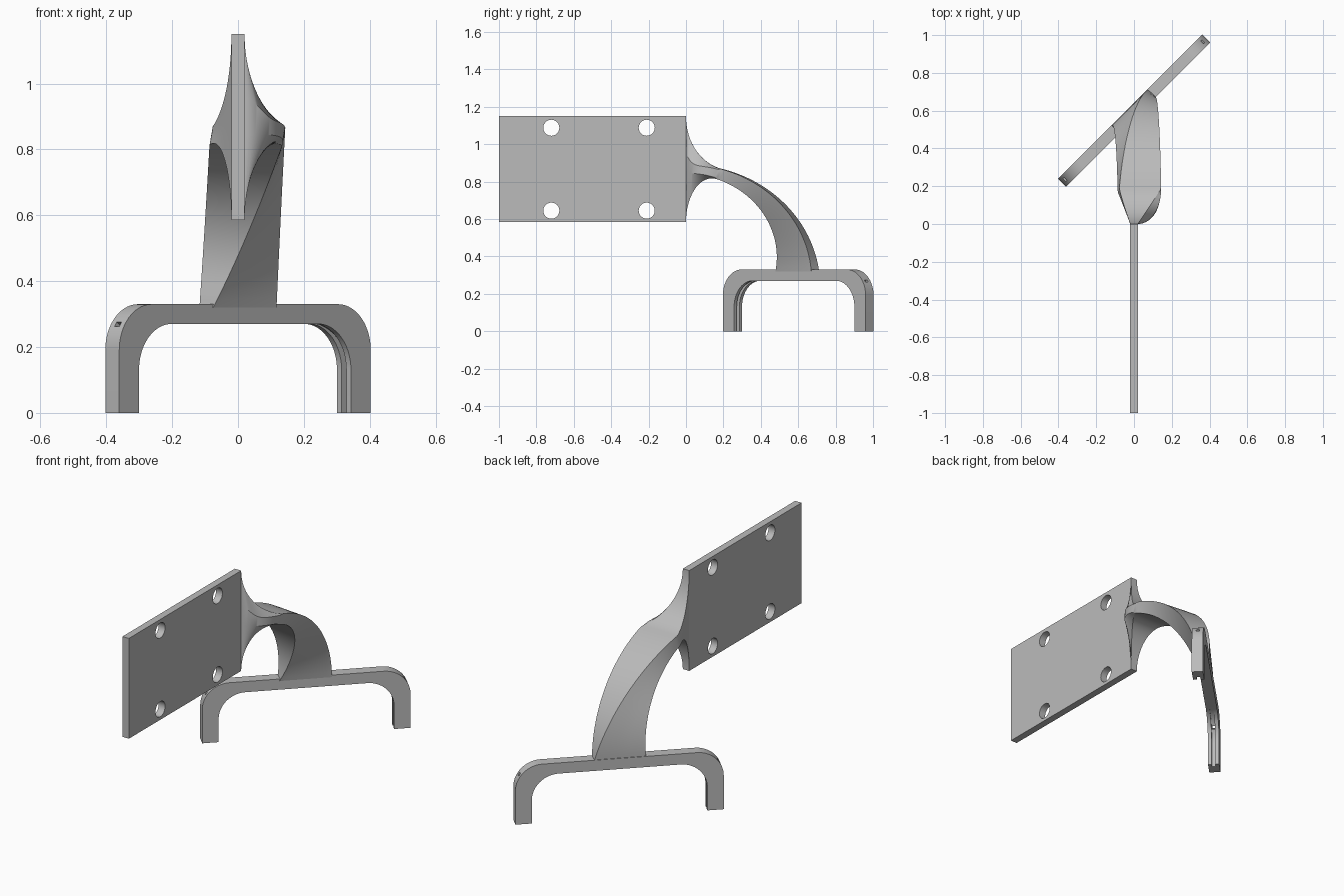
import bpy, bmesh
from math import sin, cos, pi, radians, sqrt
from mathutils import Vector, Matrix

if "Cube" in bpy.data.objects:
    bpy.data.objects.remove(bpy.data.objects["Cube"])

grey = bpy.data.materials.new("plain grey")
grey.use_nodes = True
colour = (0.5, 0.5, 0.5, 1)
grey.diffuse_color = colour
grey.node_tree.nodes["Principled BSDF"].inputs["Base Color"].default_value = colour


def finish(name, bm, angle=30):
    bmesh.ops.recalc_face_normals(bm, faces=bm.faces)
    mesh = bpy.data.meshes.new(name)
    bm.to_mesh(mesh)
    bm.free()
    mesh.materials.append(grey)
    obj = bpy.data.objects.new(name, mesh)
    bpy.context.collection.objects.link(obj)
    return obj


def prism(name, outline, half, matrix):
    """Extrude an outline in the local XZ plane by +-half along local Y."""
    bm = bmesh.new()
    verts = [bm.verts.new((p[0], -half, p[1])) for p in outline]
    face = bm.faces.new(verts)
    new = bmesh.ops.extrude_face_region(bm, geom=[face])["geom"]
    moved = [v for v in new if isinstance(v, bmesh.types.BMVert)]
    bmesh.ops.translate(bm, verts=moved, vec=(0, 2 * half, 0))
    bmesh.ops.transform(bm, matrix=matrix, verts=bm.verts)
    return finish(name, bm)


def arc(cx, cz, rx, rz, a0, a1, n=20):
    steps = [radians(a0 + (a1 - a0) * i / n) for i in range(n + 1)]
    return [(cx + rx * cos(a), cz + rz * sin(a)) for a in steps]


def activate(obj):
    bpy.ops.object.select_all(action="DESELECT")
    obj.select_set(True)
    bpy.context.view_layer.objects.active = obj


def cut(obj, cutters):
    for cutter in cutters:
        mod = obj.modifiers.new("cut", "BOOLEAN")
        mod.operation, mod.solver, mod.object = "DIFFERENCE", "EXACT", cutter
        activate(obj)
        bpy.ops.object.modifier_apply(modifier=mod.name)
        bpy.data.objects.remove(cutter)


def smooth(obj):
    activate(obj)
    bpy.ops.object.shade_smooth_by_angle(angle=radians(30))


# Mounting plate with four bolt holes
LOW, HIGH, THIN = 0.585, 1.15, 0.02
side_on = Matrix.Rotation(pi / 2, 4, "Z")
plate = prism("mounting_plate", [(-1, LOW), (0, LOW), (0, HIGH), (-1, HIGH)], THIN, side_on)
cut(plate, [prism("bolt_hole", arc(y, z, 0.043, 0.043, 0, 345, 23), 0.1, side_on)
            for y in (-0.72, -0.21) for z in (0.645, 1.088)])
smooth(plate)

# Fork: a diagonal bridge with two rounded legs
diagonal = Matrix.Translation((0, 0.6, 0)) @ Matrix.Rotation(pi / 4, 4, "Z")
END, LEG, BEND = 0.54, 0.085, 0.14
inner = END - LEG
half_outline = ([(inner, 0), (END, 0)][::-1]
                + arc(END - BEND, 0.19, BEND, BEND, 0, 90))
under = arc(inner - BEND, 0.13, BEND, BEND, 90, 0) + [(inner, 0)]
right_half = half_outline[:1] + half_outline[2:]
outline = right_half + [(-x, z) for x, z in right_half[::-1]]
outline += [(-x, z) for x, z in under[::-1]] + under
fork = prism("fork", outline, 0.03, diagonal)

# Wire groove inside each leg, and a small hole through each shoulder
cutters = []
for s in (-1, 1):
    groove = (arc(inner - BEND, 0.13, 0.165, BEND + 0.003, 90, 0)
              + [(inner + 0.025, -0.05), (inner - 0.05, -0.05)]
              + arc(inner - BEND, 0.13, BEND - 0.05, BEND - 0.05, 0, 90))
    cutters.append(prism("groove", [(s * x, z) for x, z in groove], 0.01, diagonal))
    drill = diagonal @ Matrix.Translation((s * 0.48, 0, 0.245)) @ Matrix.Rotation(-s * radians(34), 4, "Y")
    cutters.append(prism("wire_hole", [(-0.1, -0.008), (0.1, -0.008), (0.1, 0.008), (-0.1, 0.008)],
                         0.01, drill))
cut(fork, cutters)
smooth(fork)

# Curved arm: the section turns and widens from the fork up to the plate,
# then flares into the full height of the plate's edge.
# Corners as (x, outward): top left, top right, bottom right, bottom left
base = [Vector(p) for p in ((0.075, 0.117), (0.117, 0.075), (-0.075, -0.117), (-0.117, -0.075))]
tip = [Vector(p) for p in ((-0.085, 0.022), (0.145, 0.022), (0.145, -0.03), (-0.085, -0.03))]
plate_edge = [(-THIN, HIGH), (THIN, HIGH), (THIN, LOW), (-THIN, LOW)]
FLARE = 0.18


def arm_ring(t):
    phi = pi / 2 * (1 - (1 - t) ** 2)
    cy, cz = 0.595 * cos(phi), 0.32 + 0.55 * sin(phi)
    k = max(0, 1 - cy / FLARE)
    rise = 1 - sqrt(max(0, 1 - k * k))
    ribbon, corners = [], []
    for b, e, (px, pz) in zip(base, tip, plate_edge):
        x, out = b.lerp(e, sin(phi))
        p = Vector((x, cy + out * cos(phi), cz + out * sin(phi)))
        ribbon.append(p)
        corners.append(Vector((p.x + (px - p.x) * k, p.y, p.z + (pz - p.z) * rise)))
    tl, tr, br, bl = corners
    # Side strip keeps the ribbon edge running into the plate
    mids = []
    for f, lift in ((0.1, 0.07), (0.9, 0)):
        p = ribbon[1].lerp(ribbon[2], f)
        p.x = THIN + (p.x - THIN) * (1 - rise) if k else p.x
        p.z += lift * k ** 8
        mids.append(p)
    return [tl, tr, *mids, br, bl, bl.lerp(tl, 0.35), bl.lerp(tl, 0.65)]


bm = bmesh.new()
STEPS = 60
rings = [[bm.verts.new(p) for p in arm_ring(i / STEPS)] for i in range(STEPS + 1)]
for r0, r1 in zip(rings, rings[1:]):
    n = len(r0)
    for i in range(n):
        j = (i + 1) % n
        bm.faces.new((r0[i], r0[j], r1[j], r1[i]))
bm.faces.new(rings[0])
bm.faces.new(rings[-1])
smooth(finish("curved_arm", bm))
